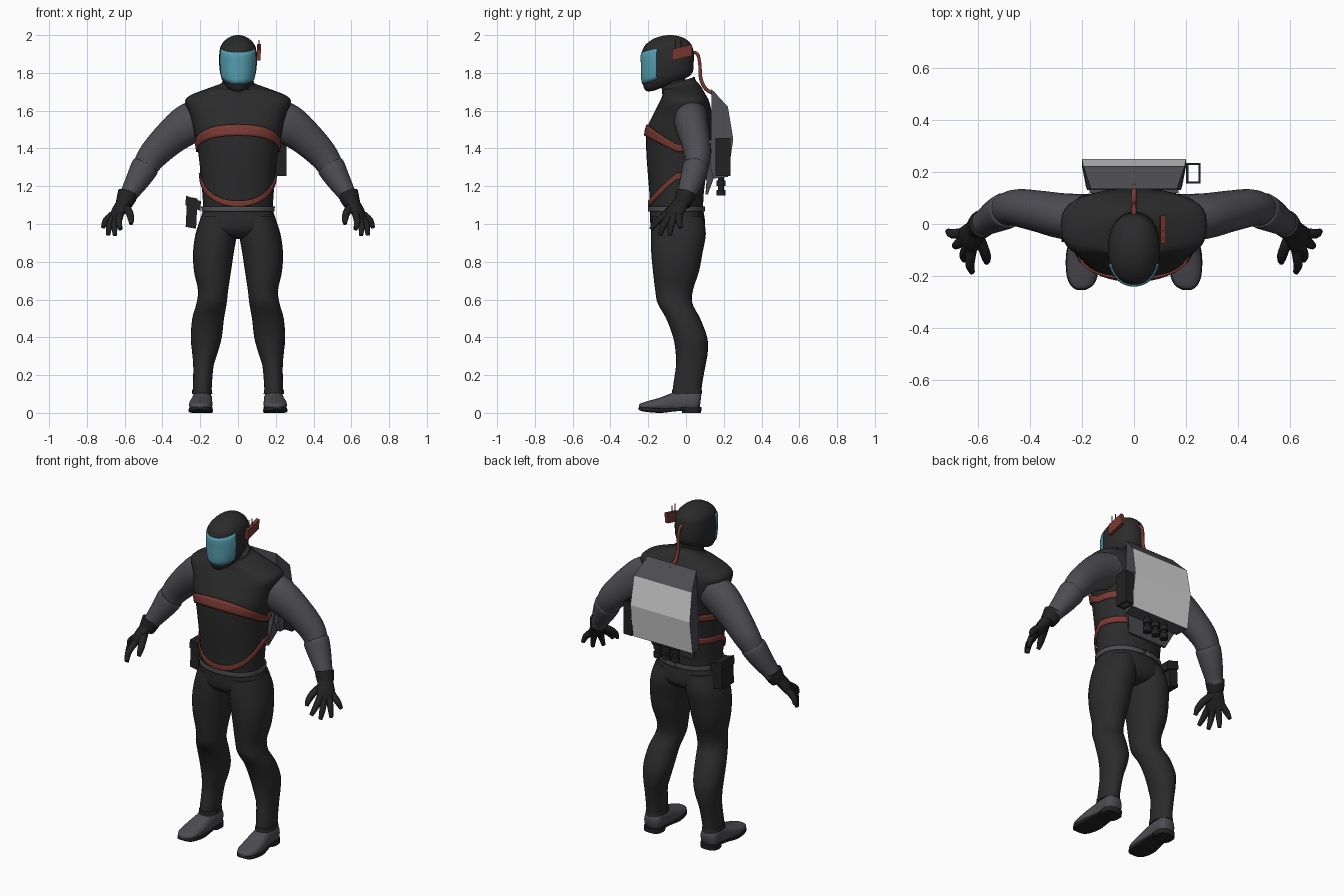
import bpy, bmesh
from math import sin, cos, pi, radians, copysign
from mathutils import Vector

if "Cube" in bpy.data.objects:
    bpy.data.objects.remove(bpy.data.objects["Cube"])


def material(name, *rgb):
    m = bpy.data.materials.new(name)
    m.use_nodes = True
    m.diffuse_color = (*rgb, 1)
    node = next(n for n in m.node_tree.nodes if n.type == 'BSDF_PRINCIPLED')
    node.inputs["Base Color"].default_value = (*rgb, 1)
    return m


BLACK = material("suit_black", 0.024, 0.024, 0.024)
GLOVE = material("glove_black", 0.016, 0.016, 0.017)
GREY = material("cloth_grey", 0.075, 0.073, 0.083)
RED = material("strap_red", 0.19, 0.042, 0.032)
VISOR = material("visor_blue", 0.09, 0.34, 0.43)
LIGHT = material("panel_light_grey", 0.66, 0.66, 0.66)


def finish(name, verts, faces, mats, angle=40):
    """Make an object from points and faces, with outward normals."""
    me = bpy.data.meshes.new(name)
    me.from_pydata([tuple(v) for v in verts], [], faces)
    bm = bmesh.new()
    bm.from_mesh(me)
    bmesh.ops.recalc_face_normals(bm, faces=bm.faces)
    bm.to_mesh(me)
    bm.free()
    ob = bpy.data.objects.new(name, me)
    bpy.context.collection.objects.link(ob)
    for m in mats if isinstance(mats, list) else [mats]:
        me.materials.append(m)
    if angle:
        bpy.ops.object.select_all(action='DESELECT')
        ob.select_set(True)
        bpy.context.view_layer.objects.active = ob
        bpy.ops.object.shade_smooth_by_angle(angle=radians(angle))
    return ob


def smooth(rows, sub=4):
    """Catmull-Rom interpolation of tuples."""
    out = []
    for i in range(len(rows) - 1):
        a, b, c, d = (rows[min(max(i + k, 0), len(rows) - 1)] for k in (-1, 0, 1, 2))
        for j in range(sub):
            t = j / sub
            out.append(tuple(q + .5 * t * (r - p + t * (2*p - 5*q + 4*r - s + t * (3*(q - r) + s - p)))
                             for p, q, r, s in zip(a, b, c, d)))
    return out + [tuple(rows[-1])]


def skin(name, rings, mat, angle=50):
    """Join rings of points into a capped surface."""
    n = len(rings[0])
    faces = [(k*n + i, k*n + (i+1) % n, (k+1)*n + (i+1) % n, (k+1)*n + i)
             for k in range(len(rings) - 1) for i in range(n)]
    faces += [tuple(range(n)), tuple(range((len(rings)-1)*n, len(rings)*n))]
    return finish(name, [v for r in rings for v in r], faces, mat, angle)


def oval(ring, a, off=0.0):
    """Point on a level cross-section; angle zero is the front."""
    x, y, z, rx, ry, tilt, e = ring
    px = copysign(abs(sin(a)) ** (2/e), sin(a)) * (rx + off)
    py = -copysign(abs(cos(a)) ** (2/e), cos(a)) * (ry + off)
    return Vector((x + px, y + py, z + tilt * py))


def body(name, rows, mat, e=2.0, n=32):
    """Loft of level sections; a section may carry its own squareness."""
    rows = [(*r, e)[:7] for r in rows]
    return skin(name, [[oval(r, 2*pi*i/n) for i in range(n)] for r in smooth(rows)], mat)


def tube(name, rows, mat, ref=(0, 1, 0), n=16, e=2.0, floor=None):
    """Tapered tube along a path of (x, y, z, half width, half depth)."""
    rows, rings = smooth(rows), []
    for i, r in enumerate(rows):
        t = (Vector(rows[min(i+1, len(rows)-1)][:3]) - Vector(rows[max(i-1, 0)][:3])).normalized()
        side = Vector(ref)
        side = (side - t * side.dot(t)).normalized()
        up = t.cross(side)
        ring = []
        for k in range(n):
            c, s = cos(2*pi*k/n), sin(2*pi*k/n)
            p = Vector(r[:3]) + side * copysign(abs(c)**(2/e), c) * r[3] + up * copysign(abs(s)**(2/e), s) * r[4]
            if floor is not None:
                p.z = max(p.z, floor)
            ring.append(p)
        rings.append(ring)
    return skin(name, rings, mat)


def wrap(name, rows, low, high, span, mat, off, n=48, m=4):
    """Thin plate that follows a body surface between two height rules."""
    fine, verts = smooth(rows, 8), []
    for i in range(n + 1):
        a = -span + 2 * span * i / n
        for j in range(m + 1):
            z = low(a) + (high(a) - low(a)) * j / m
            k = next((k for k in range(len(fine)-1) if fine[k+1][2] >= z), len(fine) - 2)
            t = (z - fine[k][2]) / (fine[k+1][2] - fine[k][2])
            verts.append(oval(tuple(p + (q - p) * t for p, q in zip(fine[k], fine[k+1])), a, off))
    w = m + 1
    faces = [(i*w + j, (i+1)*w + j, (i+1)*w + j + 1, i*w + j + 1) for i in range(n) for j in range(m)]
    mod = finish(name, verts, faces, mat).modifiers.new("thickness", 'SOLIDIFY')
    mod.thickness, mod.offset = 0.008, 0


def prism(name, sections, mats):
    """Straight-sided solid from a (y, z, half width) outline."""
    n = len(sections)
    verts = [(s * w, y, z) for s in (-1, 1) for y, z, w in sections]
    faces = [(i, (i+1) % n, n + (i+1) % n, n + i) for i in range(n)]
    return finish(name, verts, faces + [tuple(range(n)), tuple(range(n, 2*n))], mats, 0)


def box(name, lo, hi, mat, lean=(0, 0, 0)):
    verts = [(lo[0] + i*(hi[0]-lo[0]) + lean[0]*k, lo[1] + j*(hi[1]-lo[1]),
              lo[2] + k*(hi[2]-lo[2]) + lean[1]*j + lean[2]*i) for i in (0, 1) for j in (0, 1) for k in (0, 1)]
    finish(name, verts, [(0, 1, 3, 2), (4, 5, 7, 6), (0, 1, 5, 4), (2, 3, 7, 6), (0, 2, 6, 4), (1, 3, 7, 5)], mat, 0)


# Vest, collar and hips
vest = [(0, -.05, 1.06, .182, .14, 0, 2.2), (0, -.05, 1.15, .188, .143, 0, 2.2), (0, -.048, 1.25, .196, .153, 0, 2.2),
        (0, -.043, 1.4, .214, .168, 0, 2.2), (0, -.035, 1.5, .236, .173, 0, 2.3), (0, -.018, 1.58, .257, .155, 0, 2.5),
        (0, -.008, 1.65, .28, .13, 0, 2.9), (0, -.01, 1.685, .245, .114, 0, 2.7), (0, -.022, 1.72, .15, .1, .1, 2.3),
        (0, -.03, 1.735, .095, .083, .3, 2), (0, -.033, 1.752, .084, .079, .35, 2)]
body("vest", vest, BLACK)
body("hips", [(0, -.05, 1.085, .18, .14, 0), (0, -.045, 1.02, .2, .145, 0), (0, -.042, .97, .195, .14, 0),
              (0, -.04, .935, .11, .11, 0), (0, -.04, .92, .03, .06, 0)], BLACK, 2.3)
wrap("belt", vest, lambda a: 1.066, lambda a: 1.092, pi, GREY, .007)
front = lambda a: max(0, cos(a))
wrap("chest_strap", vest, lambda a: 1.383 + .085 * front(a), lambda a: 1.42 + .107 * front(a), pi, RED, .006)
wrap("waist_strap", vest, lambda a: 1.235 - .143 * front(a), lambda a: 1.27 - .147 * front(a), pi, RED, .006)

# Helmet with brow and chin, visor, side device and hose
helmet = [(0, -.09, 1.737, .04, .075, .4), (0, -.096, 1.745, .066, .116, .34), (0, -.097, 1.785, .091, .135, .2),
          (0, -.097, 1.85, .1, .138, .06), (0, -.097, 1.9, .099, .138, 0), (0, -.093, 1.945, .09, .124, 0),
          (0, -.088, 1.98, .06, .085, 0), (0, -.085, 1.996, .028, .04, 0), (0, -.085, 2.0, .008, .01, 0)]
helmet = [(*r, 2.2) for r in helmet]
body("helmet", helmet, BLACK)
wrap("visor", helmet, lambda a: 1.772 + .012 * (1 - cos(a)), lambda a: 1.908 + .035 * (1 - cos(a)),
     radians(67), VISOR, 0, 24, 8)
body("neck", [(0, -.06, 1.68, .062, .065, 0), (0, -.07, 1.78, .06, .065, 0)], BLACK)
box("side_device", (.098, -.075, 1.865), (.118, .033, 1.925), RED, (.004, .027, 0))
for y in (-.055, -.025):
    tube("device_aerial", [(.112, y, 1.92, .003, .003), (.112, y, 1.975, .003, .003)], RED, n=6)
tube("air_hose", [(0, .03, 1.91, .009, .009), (0, .06, 1.9, .009, .009), (0, .073, 1.85, .009, .009),
                  (0, .078, 1.77, .01, .01), (0, .105, 1.715, .01, .01), (0, .15, 1.69, .01, .01)],
     RED, (1, 0, 0), 10)

# Backpack with light rear panels
pack = prism("backpack", [(.135, 1.715, .165), (.222, 1.62, .195), (.25, 1.45, .2), (.222, 1.25, .2),
                          (.145, 1.24, .185), (.13, 1.3, .18)], [GREY, LIGHT])
for i in (1, 2):
    pack.data.polygons[i].material_index = 1
prism("back_plate", [(.12, 1.4, .17), (.15, 1.4, .17), (.15, 1.25, .17), (.115, 1.155, .13), (.103, 1.155, .13)], GREY)
for x in (-.06, 0, .06):
    tube("nozzle_neck", [(x, .185, 1.26, .015, .015), (x, .185, 1.15, .015, .015)], GLOVE, n=12)
    for z in (1.215, 1.165):
        tube("nozzle_ring", [(x, .185, z + .015, .024, .024), (x, .185, z - .015, .024, .024)], GLOVE, n=12)

# Open holder on the pack side, and the hip pouch
for name, lo, hi in (("inner", (.2, .155), (.209, .235)), ("outer", (.247, .155), (.256, .235)),
                     ("front", (.2, .155), (.256, .164)), ("rear", (.2, .226), (.256, .235))):
    box("holder_" + name, (*lo, 1.255), (*hi, 1.455), GLOVE)
box("hip_pouch", (-.277, -.067, .985), (-.222, .047, 1.145), GLOVE, (.008, 0, -.01))
box("pouch_flap", (-.279, -.07, 1.1), (-.2, .05, 1.15), GLOVE, (.004, 0, -.03))

for s, side in ((1, "left_"), (-1, "right_")):
    flip = lambda rows: [(s * r[0], *r[1:]) for r in rows]
    rnd = lambda rows: [(s * r[0], *r[1:], r[3]) for r in rows]

    # Arm, gauntlet and glove
    tube(side + "sleeve", flip([(.19, .025, 1.57, .09, .1), (.27, .03, 1.525, .088, .106), (.36, .048, 1.455, .08, .092),
                                (.445, .062, 1.37, .072, .079), (.49, .056, 1.305, .062, .068),
                                (.515, .045, 1.26, .055, .058)]), GREY, n=24)
    tube(side + "gauntlet", flip([(.486, .054, 1.312, .06, .064), (.493, .051, 1.3, .07, .074),
                                  (.53, .032, 1.235, .064, .064), (.57, .008, 1.17, .052, .05),
                                  (.588, 0, 1.14, .048, .046)]), GREY, n=20)
    tube(side + "glove_cuff", rnd([(.582, .001, 1.165, .054), (.592, -.008, 1.135, .051), (.605, -.02, 1.105, .044)]), GLOVE)
    across = (.5 * s, .85, 0)
    tube(side + "palm", flip([(.592, -.005, 1.14, .037, .034), (.615, -.035, 1.1, .048, .032),
                              (.636, -.06, 1.06, .055, .028), (.648, -.073, 1.03, .048, .02)]), GLOVE, across)
    for k, tip in enumerate([(.622, -.185, .972), (.652, -.138, .939), (.688, -.085, .94), (.715, -.028, .98)]):
        u = (k - 1.5) * .026
        root = Vector((.643 + .5 * u, -.068 + .85 * u, 1.05))
        mid = root.lerp(Vector(tip), .55) + Vector((.008, -.006, .006))
        tube(side + "finger", rnd([(*root, .02), (*mid, .018), (*tip, .011)]), GLOVE, across, 10)
    tube(side + "thumb", rnd([(.605, -.035, 1.1, .024), (.578, -.095, 1.065, .021),
                              (.567, -.13, 1.03, .018), (.566, -.148, 1.0, .01)]), GLOVE, n=10)

    # Trouser leg
    leg = [(.1, -.045, 1.04, .095, .135), (.115, -.04, .95, .109, .145), (.13, -.048, .85, .108, .136),
           (.135, -.053, .75, .098, .122), (.132, -.063, .65, .08, .1), (.14, -.058, .58, .08, .092),
           (.158, -.015, .5, .084, .09), (.168, .022, .4, .082, .09), (.175, .03, .32, .068, .085),
           (.183, .025, .25, .054, .078), (.188, .009, .15, .05, .076), (.19, .006, .1, .05, .076)]
    body(side + "trouser_leg", [(s * r[0], *r[1:], 0) for r in leg], BLACK, 2.1, 24)
    body(side + "trouser_cuff", [(s * .19, .005, .125, .052, .078, 0), (s * .19, .005, .1, .054, .08, 0)], BLACK, 2.1, 24)

    # Shoe with sole and heel
    tube(side + "shoe", flip([(.19, .077, .06, .03, .035), (.19, .055, .062, .052, .055), (.19, 0, .062, .053, .06),
                              (.192, -.06, .055, .056, .053), (.197, -.13, .044, .062, .038),
                              (.2, -.2, .037, .057, .026), (.202, -.235, .035, .04, .017),
                              (.202, -.249, .034, .018, .009)]), GREY, (1, 0, 0), 20, 2.4, .02)
    tube(side + "sole", flip([(.202, -.25, .028, .02, .008), (.202, -.235, .022, .043, .012), (.2, -.2, .018, .059, .014),
                              (.197, -.13, .013, .065, .013), (.192, -.06, .018, .058, .01),
                              (.19, 0, .022, .053, .01)]), GLOVE, (1, 0, 0), 16, 4, 0)
    body(side + "heel", [(s * .19, .03, 0, .055, .05, 0), (s * .19, .03, .03, .055, .052, 0)], GLOVE, 2.8, 20)
